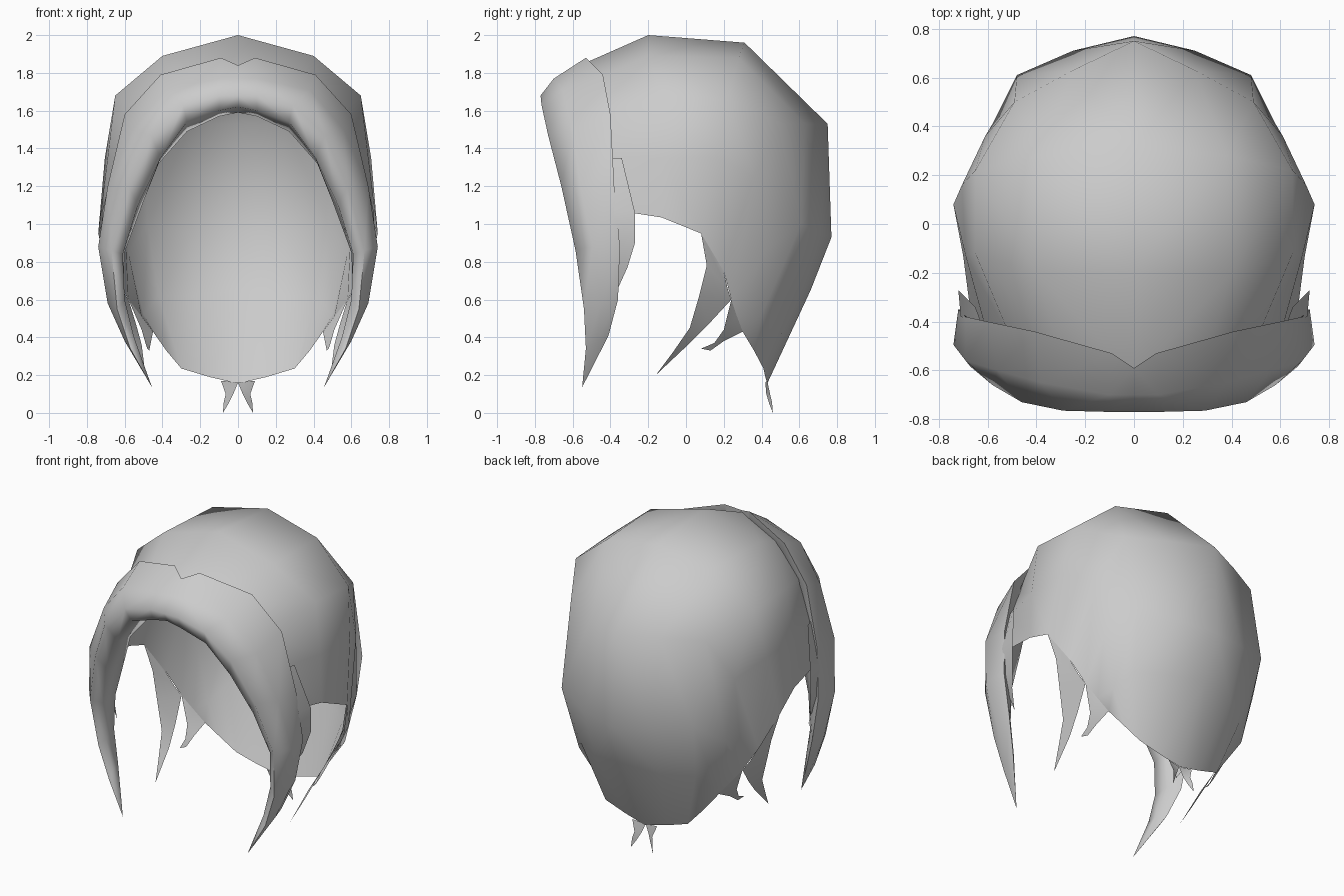
import bpy

hair = bpy.data.materials.new("hair grey")
hair.diffuse_color = (0.6, 0.6, 0.6, 1)


def build(name, verts, faces, angle=0.9):
    """Right half of a part, mirrored across x = 0."""
    me = bpy.data.meshes.new(name)
    me.from_pydata(verts, [], faces)
    me.materials.append(hair)
    ob = bpy.data.objects.new(name, me)
    bpy.context.collection.objects.link(ob)
    bpy.ops.object.select_all(action='DESELECT')
    ob.select_set(True)
    bpy.context.view_layer.objects.active = ob
    bpy.ops.object.mode_set(mode='EDIT')
    bpy.ops.mesh.select_all(action='SELECT')
    bpy.ops.mesh.remove_doubles(threshold=0.0005)
    bpy.ops.object.mode_set(mode='OBJECT')
    mod = ob.modifiers.new("mirror", 'MIRROR')
    mod.use_clip = True
    mod.merge_threshold = 0.002
    bpy.ops.object.modifier_apply(modifier=mod.name)
    bpy.ops.object.shade_smooth_by_angle(angle=angle)
    return ob


def loft(name, rows, closed=False, angle=0.9):
    """Skin consecutive rows of points with quads."""
    n = len(rows[0])
    verts = [p for r in rows for p in r]
    faces = []
    for i in range(len(rows) - 1):
        for j in range(n if closed else n - 1):
            k = (j + 1) % n
            faces.append((i*n + j, i*n + k, (i+1)*n + k, (i+1)*n + j))
    return build(name, verts, faces, angle)


# Cap: arches from centre line to side, swept from brow to nape
loft("hair_cap", [
    [(0, -.63, 1.81), (.30, -.54, 1.74), (.50, -.48, 1.57), (.61, -.42, 1.35), (.67, -.36, 1.07)],
    [(0, -.20, 2.00), (.40, -.20, 1.89), (.65, -.12, 1.68), (.69, -.13, 1.35), (.70, -.13, 1.035)],
    [(0, .31, 1.96), (.38, .28, 1.88), (.65, .22, 1.66), (.705, .16, 1.35), (.74, .08, .95)],
    [(0, .75, 1.53), (.25, .63, 1.53), (.49, .50, 1.53), (.61, .36, 1.25), (.67, .20, .75)],
    [(0, .77, .93), (.25, .71, .95), (.48, .61, 1.00), (.58, .41, .85), (.58, .24, .60)],
    [(0, .66, .65), (.24, .61, .62), (.42, .50, .62), (.50, .40, .52), (.51, .27, .51)],
    [(0, .43, .155), (.15, .42, .19), (.30, .41, .235), (.38, .36, .33), (.45, .30, .43)],
], angle=1.2)

# Fringe: closed sections (back, outer, front, inner, under) ending in a tip
tip = (.455, -.55, .135)
loft("fringe", [
    [(0, -.59, 1.84), (0, -.70, 1.77), (0, -.77, 1.68), (0, -.74, 1.62), (0, -.60, 1.59)],
    [(.09, -.53, 1.88), (.10, -.70, 1.77), (.10, -.77, 1.68), (.10, -.74, 1.60), (.10, -.58, 1.57)],
    [(.41, -.44, 1.79), (.38, -.65, 1.71), (.29, -.765, 1.63), (.27, -.725, 1.54), (.27, -.56, 1.49)],
    [(.60, -.40, 1.58), (.56, -.60, 1.50), (.46, -.73, 1.47), (.41, -.67, 1.35), (.42, -.52, 1.32)],
    [(.69, -.38, 1.20), (.69, -.56, 1.20), (.58, -.66, 1.20), (.53, -.60, 1.10), (.50, -.47, 1.12)],
    [(.72, -.35, .88), (.74, -.495, .88), (.67, -.585, .86), (.61, -.54, .84), (.60, -.42, .85)],
    [(.67, -.36, .60), (.69, -.45, .58), (.64, -.54, .55), (.60, -.52, .60), (.61, -.42, .62)],
    [(.60, -.41, .41), (.60, -.47, .38), (.57, -.53, .34), (.55, -.52, .40), (.56, -.45, .42)],
    [tip] * 5,
], closed=True, angle=1.5)

# Temple lock tucked behind the fringe: pairs of back and front edge points
loft("temple_lock", [
    [(.65, -.34, 1.35), (.62, -.42, 1.35)],
    [(.72, -.27, 1.06), (.71, -.38, 1.07)],
    [(.72, -.27, .90), (.69, -.39, .88)],
    [(.69, -.31, .77), (.65, -.39, .77)],
    [(.63, -.36, .66), (.63, -.36, .66)],
])

# Long lock hanging behind the ear
loft("ear_lock", [
    [(.74, .08, .95), (.67, .20, .75)],
    [(.70, .11, .78), (.62, .22, .66)],
    [(.64, .07, .62), (.58, .24, .60)],
    [(.57, .02, .45), (.54, .12, .47)],
    [(.53, -.07, .32), (.51, .01, .36)],
    [(.49, -.16, .20), (.49, -.16, .20)],
])

# Short curled lock
loft("curled_lock", [
    [(.58, .24, .60), (.51, .27, .51)],
    [(.51, .20, .44), (.45, .30, .43)],
    [(.49, .15, .37), (.46, .20, .38)],
    [(.48, .08, .34), (.47, .13, .33)],
])

# Forked wisps at the nape
loft("nape_wisp", [
    [(0, .42, .16), (.09, .43, .17)],
    [(.025, .425, .10), (.065, .445, .10)],
    [(.05, .44, .05), (.075, .455, .06)],
    [(.08, .46, 0), (.08, .46, 0)],
])
